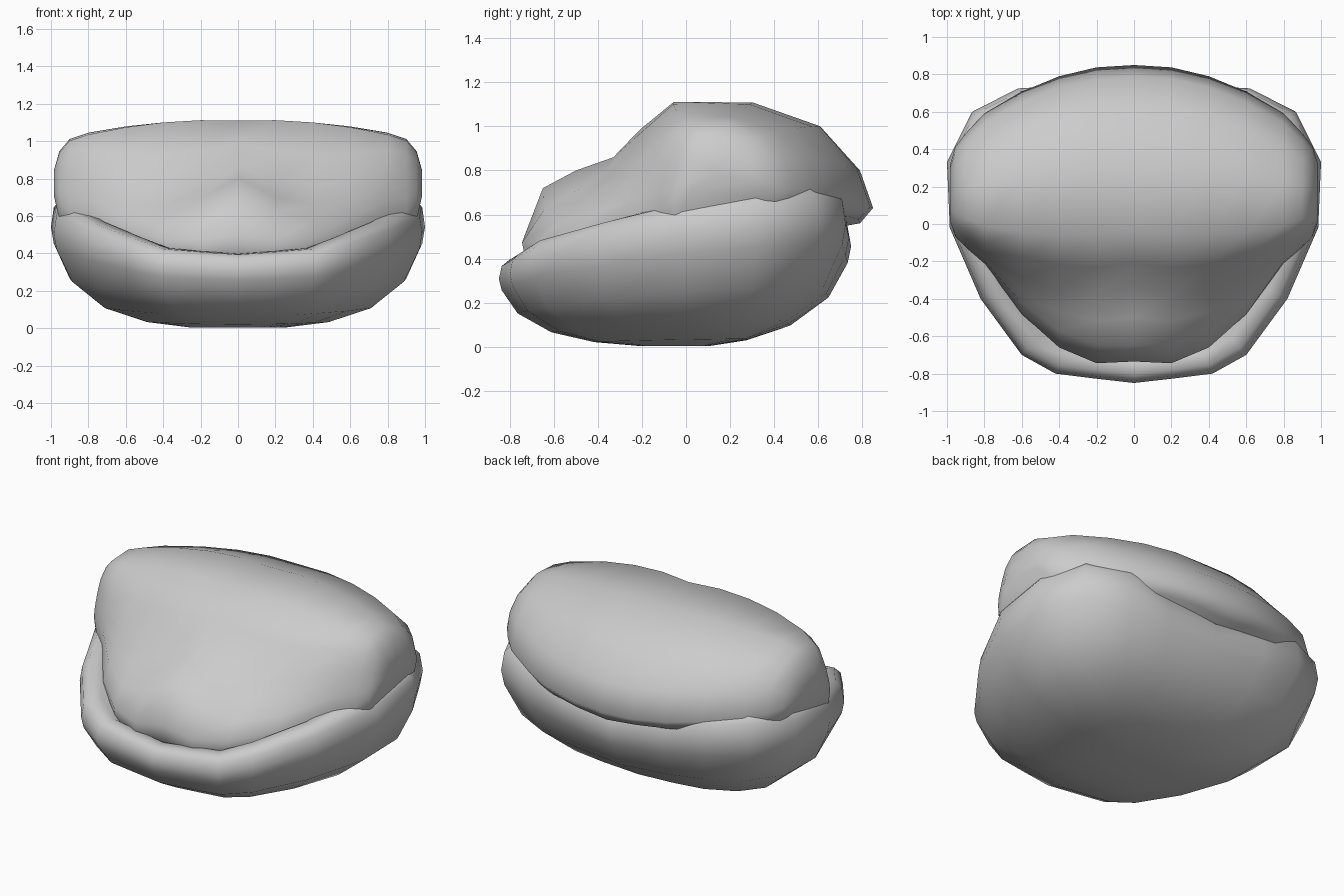
import bpy, bmesh

if "Cube" in bpy.data.objects:
    bpy.data.objects.remove(bpy.data.objects["Cube"])


def lerp_table(table, v):
    """Piecewise linear lookup."""
    for (a, fa), (b, fb) in zip(table, table[1:]):
        if v <= b:
            return fa + (fb - fa) * max(0, v - a) / (b - a)
    return table[-1][1]


def loft(name, rings):
    """Skin equal-length closed rings and cap both ends."""
    bm = bmesh.new()
    loops = [[bm.verts.new(p) for p in r] for r in rings]
    n = len(loops[0])
    for a, b in zip(loops, loops[1:]):
        for i in range(n):
            j = (i + 1) % n
            bm.faces.new((a[i], a[j], b[j], b[i]))
    for cap in (loops[0], loops[-1]):
        centre = bm.verts.new([sum(v.co[k] for v in cap) / n for k in range(3)])
        for i in range(n):
            bm.faces.new((cap[i], cap[(i + 1) % n], centre))
    bmesh.ops.recalc_face_normals(bm, faces=bm.faces)
    me = bpy.data.meshes.new(name)
    bm.to_mesh(me)
    bm.free()
    for p in me.polygons:
        p.use_smooth = True
    ob = bpy.data.objects.new(name, me)
    bpy.context.collection.objects.link(ob)


# lower shell: plan outline, rim height by y, and a shared bowl profile
half = [(0, -.85), (.22, -.825), (.42, -.80), (.60, -.70), (.82, -.40), (.985, -.02),
        (1, .33), (.865, .60), (.62, .725), (.35, .74), (0, .75)]
outline = half + [(-x, y) for x, y in half[-2:0:-1]]
rim = [(-.85, .39), (-.7, .48), (-.3, .585), (0, .65), (.6, .725), (.725, .71), (.75, .58)]
profile = [(.25, 0), (.49, .045), (.72, .16), (.9, .38), (.985, .65), (1, .78),
           (.985, .93), (.945, 1), (.87, 1.01), (.78, .85)]
# the bowl tucks in a little more toward the back
loft("lower_shell", [[(x * s, y * (s ** 1.4 if y > .5 else s),
                       .003 + lerp_table(rim, y) * h) for x, y in outline]
                     for s, h in profile])

# upper body: side profiles (y, z) at x = 0, 0.4 and 0.8, blended smoothly between
mid = [(-.7, .30), (-.735, .5), (-.65, .72), (-.5, .8), (-.33, .86), (-.21, .985),
       (-.03, 1.11), (.3, 1.105), (.61, 1), (.79, .8), (.85, .63), (.79, .56)]
inner = [(-.63, .34), (-.66, .48), (-.57, .58), (-.47, .66), (-.36, .76), (-.22, .93),
         (-.06, 1.1), (.29, 1.1), (.57, 1), (.73, .82), (.79, .65), (.74, .59)]
outer = [(-.18, .45), (-.21, .6), (-.2, .68), (-.18, .75), (-.15, .84), (-.1, .95),
         (-.01, 1.035), (.21, 1.045), (.41, .98), (.54, .86), (.59, .71), (.55, .6)]


def section(x):
    t = x / .4
    w = ((t - 1) * (t - 2) / 2, t * (2 - t), t * (t - 1) / 2)
    return [[sum(k * p[i] for k, p in zip(w, pts)) for i in (0, 1)]
            for pts in zip(mid, inner, outer)]


right = [(x, section(x)) for x in (.2, .4, .6, .8)]
# rounded cheeks: the outer profile shrinking toward its middle
for x, sy, sz in ((.9, .76, .87), (.955, .6, .62), (.985, .37, .22)):
    right.append((x, [(.15 + (y - .15) * sy, .785 + (z - .785) * sz) for y, z in outer]))
both = [(-x, p) for x, p in right[::-1]] + [(0, mid)] + right
loft("upper_body", [[(x, y, z) for y, z in p] for x, p in both])
